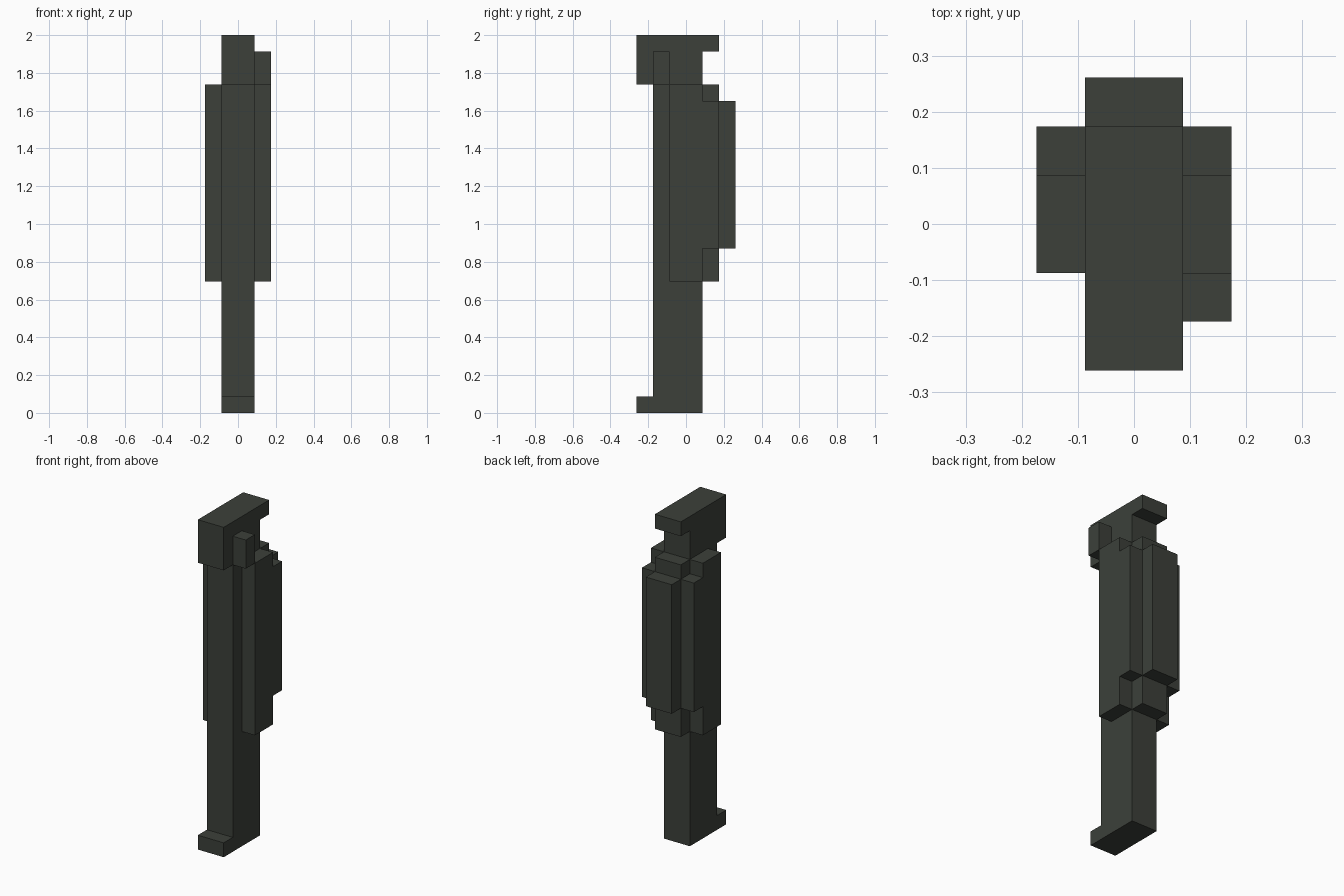
import bpy
import bmesh

if "Cube" in bpy.data.objects:
    bpy.data.objects.remove(bpy.data.objects["Cube"])

U = 2 / 23  # one block unit

mat = bpy.data.materials.new("dark_olive_grey")
mat.diffuse_color = (0.045, 0.051, 0.042, 1)
mat.use_nodes = True
mat.node_tree.nodes["Principled BSDF"].inputs["Base Color"].default_value = mat.diffuse_color


def extrude_profile(name, profile, x0, x1):
    """Extrude a (y, z) outline, in block units, from x0 to x1."""
    bm = bmesh.new()
    face = bm.faces.new([bm.verts.new((x0 * U, y * U, z * U)) for y, z in profile])
    new = bmesh.ops.extrude_face_region(bm, geom=[face])["geom"]
    verts = [v for v in new if isinstance(v, bmesh.types.BMVert)]
    bmesh.ops.translate(bm, verts=verts, vec=((x1 - x0) * U, 0, 0))
    bmesh.ops.recalc_face_normals(bm, faces=bm.faces)
    mesh = bpy.data.meshes.new(name)
    bm.to_mesh(mesh)
    bm.free()
    mesh.materials.append(mat)
    obj = bpy.data.objects.new(name, mesh)
    bpy.context.collection.objects.link(obj)
    return obj


# Central column with foot, stepped back and overhanging cap
extrude_profile("column", [
    (-3, 0), (1, 0), (1, 8), (2, 8), (2, 10), (3, 10), (3, 19), (2, 19), (2, 20),
    (1, 20), (1, 22), (2, 22), (2, 23), (-3, 23), (-3, 20), (-2, 20), (-2, 1), (-3, 1),
], -1, 1)

# Matching stepped panels on both sides
panel = [(-1, 8), (1, 8), (1, 10), (2, 10), (2, 19), (1, 19), (1, 20), (-1, 20)]
for side, x0 in (("left", -2), ("right", 1)):
    extrude_profile(side + "_panel", panel, x0, x0 + 1)

# Small block on the right near the top
extrude_profile("side_knob", [(-2, 20), (-1, 20), (-1, 22), (-2, 22)], 1, 2)
